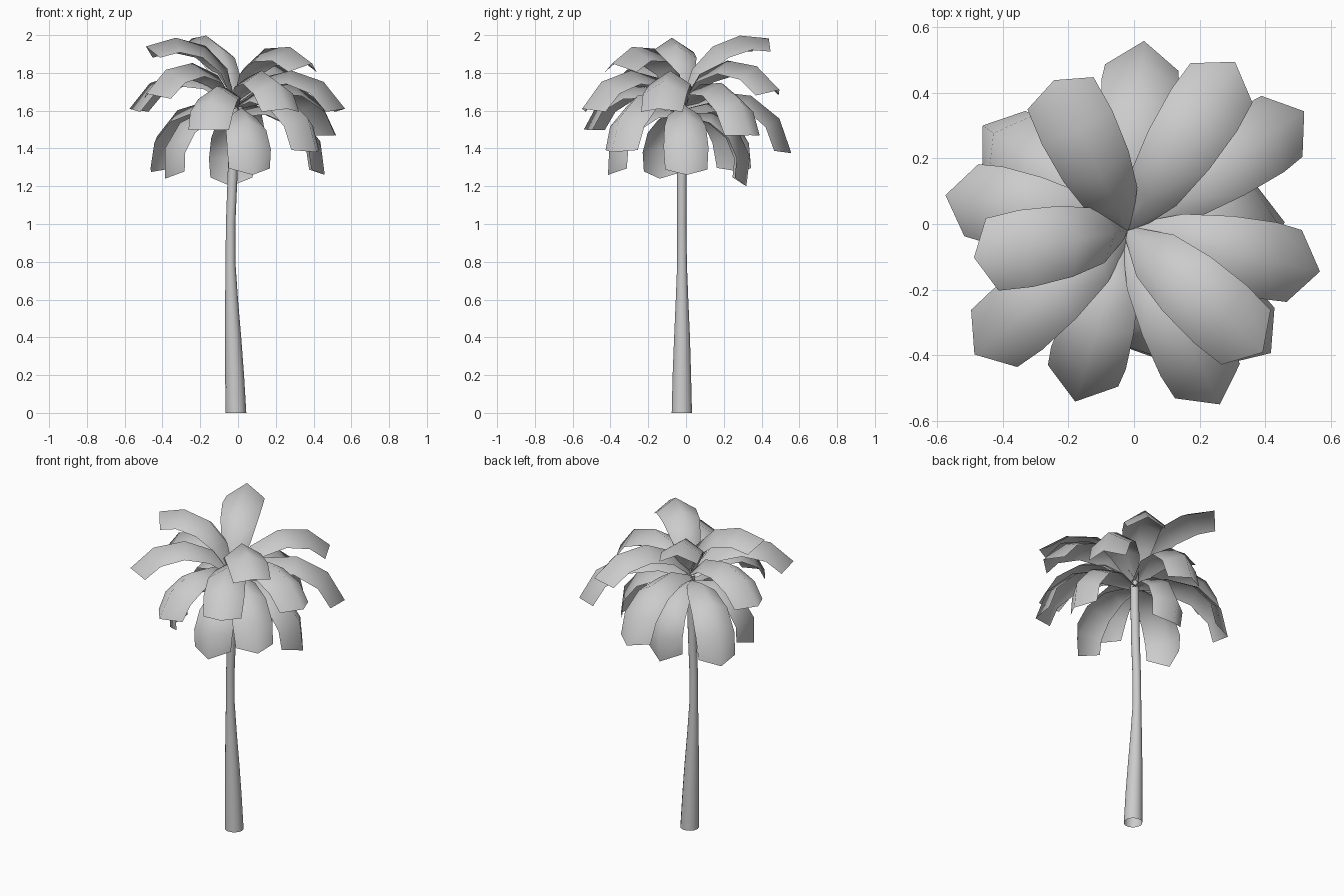
import bpy
from math import sin, cos, radians, atan2, hypot, pi
from mathutils import Vector

if "Cube" in bpy.data.objects:
    bpy.data.objects.remove(bpy.data.objects["Cube"])


def make_object(name, verts, faces, angle):
    mesh = bpy.data.meshes.new(name)
    mesh.from_pydata(verts, [], faces)
    mesh.update()
    obj = bpy.data.objects.new(name, mesh)
    bpy.context.collection.objects.link(obj)
    bpy.ops.object.select_all(action='DESELECT')
    obj.select_set(True)
    bpy.context.view_layer.objects.active = obj
    bpy.ops.object.shade_smooth_by_angle(angle=radians(angle))
    return obj


# Trunk: open tapered tube with a slight bend (z, centre x, centre y, radius)
rings = [(0, -.011, -.022, .055), (.2, -.018, -.022, .05), (.4, -.026, -.021, .043),
         (.6, -.034, -.021, .034), (.8, -.04, -.021, .026), (1.0, -.039, -.022, .025),
         (1.25, -.029, -.022, .026), (1.62, -.02, -.02, .025)]
SIDES = 14
verts = [(x + r * cos(2 * pi * i / SIDES), y + r * sin(2 * pi * i / SIDES), z)
         for z, x, y, r in rings for i in range(SIDES)]
faces = [(k * SIDES + i, k * SIDES + (i + 1) % SIDES,
          (k + 1) * SIDES + (i + 1) % SIDES, (k + 1) * SIDES + i)
         for k in range(len(rings) - 1) for i in range(SIDES)]
make_object("trunk", verts, faces, 60)

# Fronds: keeled blades bending along an arc from the crown to a pointed tip
HALF_WIDTHS = [.025, .085, .11, .119, .112]
DROOP = .65


def frond(name, azimuth, reach, tip_z, base_z, curl=32):
    # unit arc, then rotate and scale it so it ends at the wanted tip
    ux = sum(cos(radians(-curl * k)) for k in range(4))
    uz = sum(sin(radians(-curl * k)) for k in range(4))
    dz = tip_z - base_z
    seg = hypot(reach, dz) / hypot(ux, uz)
    pitch = atan2(dz, reach) - atan2(uz, ux)
    a = radians(azimuth)
    out, side = Vector((cos(a), sin(a), 0)), Vector((-sin(a), cos(a), 0))
    up = Vector((0, 0, 1))
    p = Vector((-.02, -.02, base_z))
    verts, faces = [], []
    for k, w in enumerate(HALF_WIDTHS):
        t = pitch - radians(curl) * min(max(k - .5, 0), 3)
        tangent = out * cos(t) + up * sin(t)
        normal = up * cos(t) - out * sin(t)
        low = p - normal * w * DROOP - tangent * (.038 if k == 4 else 0)
        verts += [low + side * w, p.copy(), low - side * w]
        t = pitch - radians(curl) * k
        p = p + (out * cos(t) + up * sin(t)) * seg
    for k in range(4):
        b = 3 * k
        faces += [(b, b + 1, b + 4, b + 3), (b + 1, b + 2, b + 5, b + 4)]
    make_object(name, verts, faces, 80)


# Each tier: crown height, then (azimuth, reach, tip height, optional curl)
tiers = {
    "top_frond": (1.66, [(116, .51, 1.982, 25), (190, .475, 1.94, 31), (-42, .555, 1.85)]),
    "upper_frond": (1.64, [(57.5, .61, 1.71), (-12, .60, 1.61), (-62, .60, 1.61),
                           (219, .60, 1.69), (169, .565, 1.61)]),
    "middle_frond": (1.62, [(34, .65, 1.47), (253, .545, 1.50), (85, .58, 1.375),
                            (-40.5, .575, 1.38)]),
    "lower_frond": (1.59, [(144, .545, 1.275), (3, .48, 1.26), (-76, .405, 1.26),
                           (198, .385, 1.24), (93, .34, 1.2)]),
}
for tier, (base_z, leaves) in tiers.items():
    for i, (az, reach, tip_z, *curl) in enumerate(leaves):
        frond(f"{tier}_{i + 1}", az, reach, tip_z, base_z, *curl)
